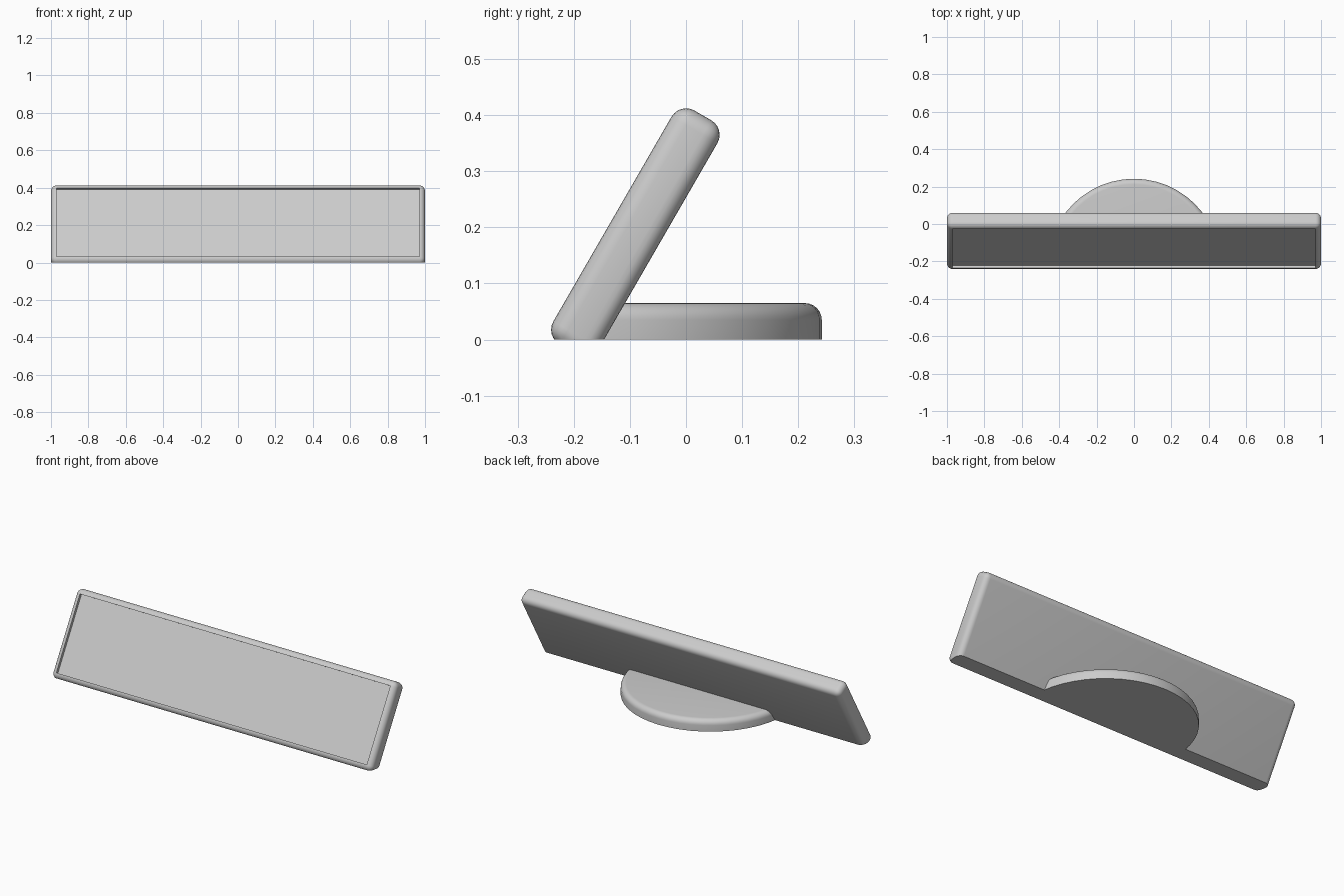
import bpy
import bmesh
from math import radians
from mathutils import Matrix, Vector

cube = bpy.data.objects.get("Cube")
if cube:
    bpy.data.objects.remove(cube, do_unlink=True)

TILT = Matrix.Rotation(radians(-30), 4, 'X')   # panel leans back
FRONT, BACK = -0.221, -0.1265                  # panel faces before tilting
LOW, HIGH = -0.12, 0.361
ROUND = 0.03

grey = bpy.data.materials.new("plain grey")
grey.use_nodes = True
colour = (0.6, 0.6, 0.6, 1)
grey.diffuse_color = colour
grey.node_tree.nodes["Principled BSDF"].inputs["Base Color"].default_value = colour


def slice_off(bm, point, normal):
    """Remove everything on the normal's side of a plane and cap the cut."""
    geom = bm.verts[:] + bm.edges[:] + bm.faces[:]
    cut = bmesh.ops.bisect_plane(bm, geom=geom, plane_co=point,
                                 plane_no=normal, clear_outer=True)
    rim = [e for e in cut["geom_cut"] if isinstance(e, bmesh.types.BMEdge)]
    bmesh.ops.edgenet_fill(bm, edges=rim)


def finish(bm, name):
    bmesh.ops.recalc_face_normals(bm, faces=bm.faces[:])
    mesh = bpy.data.meshes.new(name)
    bm.to_mesh(mesh)
    bm.free()
    mesh.materials.append(grey)
    obj = bpy.data.objects.new(name, mesh)
    bpy.context.collection.objects.link(obj)
    bpy.ops.object.select_all(action='DESELECT')
    obj.select_set(True)
    bpy.context.view_layer.objects.active = obj
    bpy.ops.object.shade_smooth_by_angle(angle=radians(35))


# Leaning panel: rounded box with a recessed front
bm = bmesh.new()
size = Matrix.Diagonal((2, BACK - FRONT, HIGH - LOW, 1))
centre = Matrix.Translation((0, (FRONT + BACK) / 2, (LOW + HIGH) / 2))
bmesh.ops.create_cube(bm, size=1, matrix=centre @ size)
bmesh.ops.bevel(bm, geom=bm.edges[:], offset=ROUND, offset_type='OFFSET',
                segments=6, profile=0.5, affect='EDGES')
bm.normal_update()
front = min(bm.faces, key=lambda f: f.calc_center_median().y)
floor = bmesh.ops.extrude_discrete_faces(bm, faces=[front])["faces"][0]
bmesh.ops.translate(bm, verts=floor.verts[:], vec=(0, 0.016, 0))
bmesh.ops.transform(bm, matrix=TILT, verts=bm.verts[:])
slice_off(bm, Vector((0, 0, 0)), Vector((0, 0, -1)))   # flat underside
finish(bm, "leaning_panel")

# Rear foot: round disc with a softened top, trimmed at the panel's back
bm = bmesh.new()
height = 0.065
bmesh.ops.create_cone(bm, cap_ends=True, segments=48, radius1=0.46, radius2=0.46,
                      depth=height, matrix=Matrix.Translation((0, -0.218, height / 2)))
top_rim = [e for e in bm.edges if all(v.co.z > height / 2 for v in e.verts)]
bmesh.ops.bevel(bm, geom=top_rim, offset=ROUND, offset_type='OFFSET',
                segments=6, profile=0.5, affect='EDGES')
slice_off(bm, TILT @ Vector((0, BACK - 0.001, 0)), TILT @ Vector((0, -1, 0)))
finish(bm, "rear_foot")
